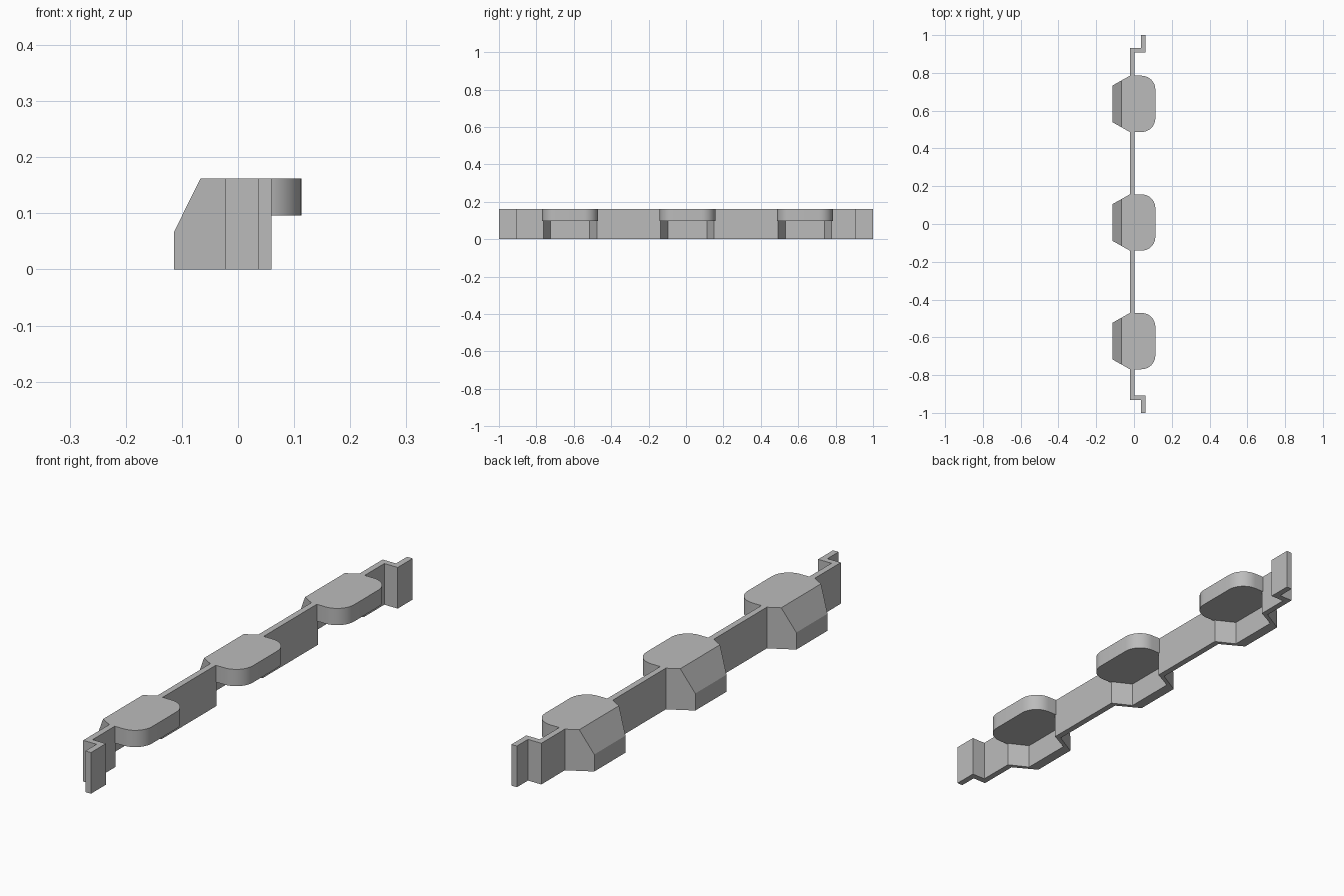
import bpy, bmesh
from math import sin, cos, pi
from mathutils import Vector

if "Cube" in bpy.data.objects:
    bpy.data.objects.remove(bpy.data.objects["Cube"])

HEIGHT = 0.162
SHELF_Z = 0.096                    # underside of the shelves
BACK, FACE = -0.022, 0.002         # strip thickness in x
TAB_IN, TAB_OUT = 0.036, 0.06      # end tab thickness in x
CENTRES = [-0.62, 0.008, 0.636]
HALF = 0.149                       # half length of a shelf
OUTER = -0.114                     # outermost x of the housings
SHELF_X, ROUND = 0.113, 0.073


def prism(bm, points, z0, z1):
    """Extrude an xy outline from z0 to z1."""
    face = bm.faces.new([bm.verts.new((x, y, z0)) for x, y in points])
    new = bmesh.ops.extrude_face_region(bm, geom=[face])["geom"]
    verts = [g for g in new if isinstance(g, bmesh.types.BMVert)]
    bmesh.ops.translate(bm, verts=verts, vec=(0, 0, z1 - z0))


def make_object(name, bm):
    bmesh.ops.recalc_face_normals(bm, faces=bm.faces)
    mesh = bpy.data.meshes.new(name)
    bm.to_mesh(mesh)
    bm.free()
    obj = bpy.data.objects.new(name, mesh)
    bpy.context.collection.objects.link(obj)
    return obj


def shelf_edge(centre, steps=10):
    """Rounded front edge of one shelf, from low y to high y."""
    pts = [(FACE, centre - HALF)]
    for side in (-1, 1):
        for i in range(steps + 1):
            a = pi / 2 * (i / steps if side < 0 else 1 - i / steps)
            pts.append((SHELF_X - ROUND + ROUND * sin(a),
                        centre + side * (HALF - ROUND + ROUND * cos(a))))
    return pts + [(FACE, centre + HALF)]


# Outline of strip, end tabs, housings and shelves
front = [(TAB_OUT, -1), (TAB_OUT, -0.907), (FACE, -0.907)]
back = [(TAB_IN, -1), (TAB_IN, -0.931), (BACK, -0.931)]
for c in CENTRES:
    front += shelf_edge(c)
    back += [(BACK, c - HALF), (OUTER, c - 0.097), (OUTER, c + 0.097), (BACK, c + HALF)]
front += [(FACE, 0.907), (TAB_OUT, 0.907), (TAB_OUT, 1)]
back += [(BACK, 0.931), (TAB_IN, 0.931), (TAB_IN, 1)]

bm = bmesh.new()
prism(bm, front + back[::-1], 0, HEIGHT)

# Sloped upper backs of the housings
low, high = Vector((OUTER, 0, 0.067)), Vector((-0.067, 0, HEIGHT))
normal = (high - low).cross(Vector((0, -1, 0)))
if normal.x > 0:
    normal.negate()
cut = bmesh.ops.bisect_plane(bm, geom=bm.verts[:] + bm.edges[:] + bm.faces[:],
                             plane_co=low, plane_no=normal, clear_outer=True)
bmesh.ops.holes_fill(bm, edges=[e for e in bm.edges if e.is_boundary], sides=0)
bmesh.ops.remove_doubles(bm, verts=bm.verts, dist=0.0001)
strip = make_object("shelf_strip", bm)

# Hollows below the shelves
bm = bmesh.new()
for c in CENTRES:
    half = [(-0.073, 0.104), (FACE, 0.143), (FACE, 0.2), (0.2, 0.2)]
    prism(bm, [(x, c + y) for x, y in half] + [(x, c - y) for x, y in half[::-1]],
          -0.1, SHELF_Z)
cutter = make_object("hollow_cutter", bm)
cutter.hide_render = True

mod = strip.modifiers.new("hollows", 'BOOLEAN')
mod.operation = 'DIFFERENCE'
mod.solver = 'EXACT'
mod.object = cutter
bpy.ops.object.select_all(action='DESELECT')
strip.select_set(True)
bpy.context.view_layer.objects.active = strip
bpy.ops.object.modifier_apply(modifier=mod.name)
bpy.data.objects.remove(cutter)

# Plain grey finish
mat = bpy.data.materials.new("plain grey")
mat.use_nodes = True
colour = (0.5, 0.5, 0.5, 1)
mat.diffuse_color = colour
mat.node_tree.nodes["Principled BSDF"].inputs["Base Color"].default_value = colour
strip.data.materials.clear()
strip.data.materials.append(mat)
bpy.ops.object.shade_smooth_by_angle(angle=pi / 7)
